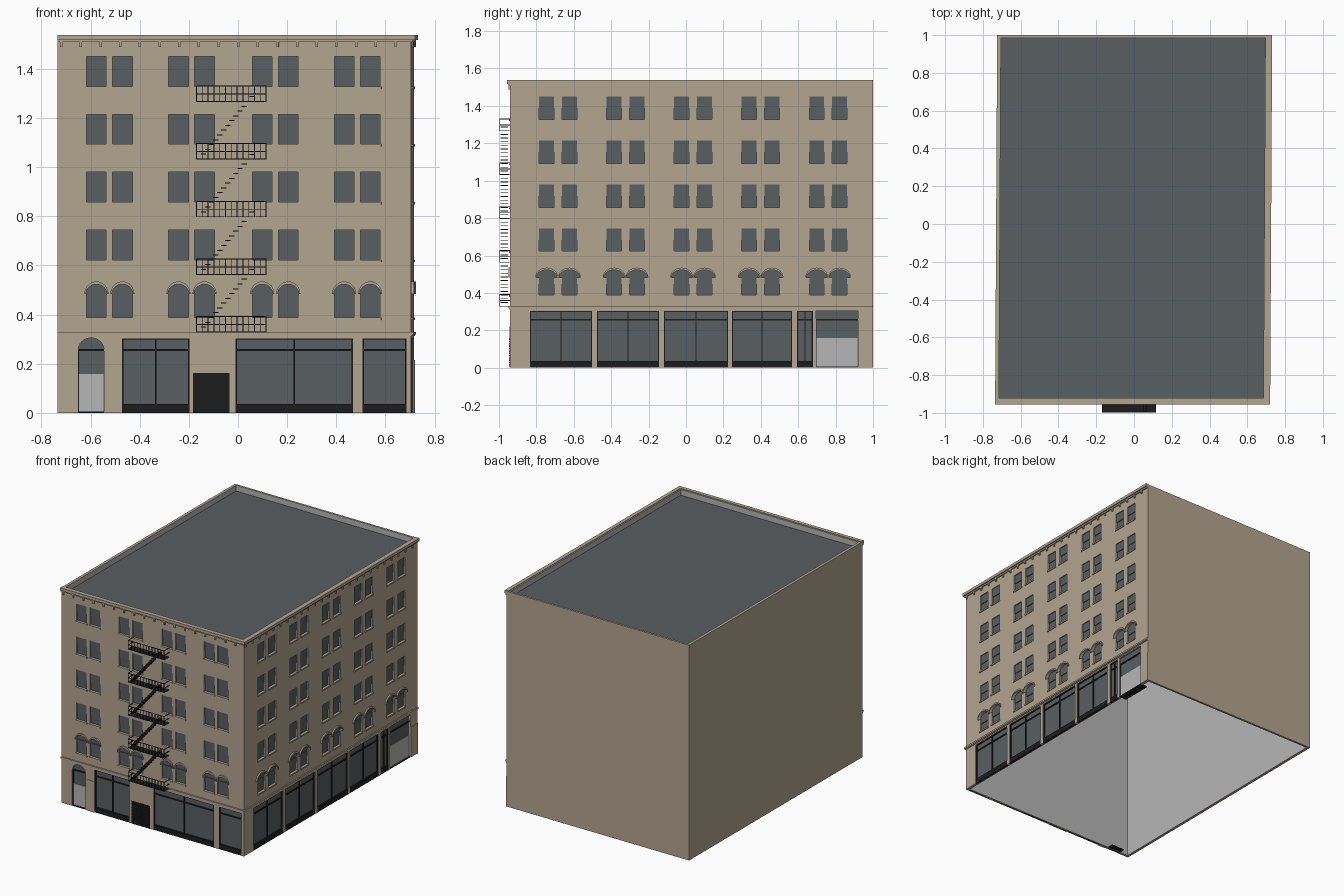
import bpy, bmesh, math
from mathutils import Matrix

cube = bpy.data.objects.get("Cube")
if cube:
    bpy.data.objects.remove(cube)


def material(name, rgb):
    m = bpy.data.materials.new(name)
    m.use_nodes = True
    m.diffuse_color = (*rgb, 1)
    m.node_tree.nodes["Principled BSDF"].inputs["Base Color"].default_value = (*rgb, 1)
    return m


STONE = material("tan stone", (0.45, 0.38, 0.28))
SLATE = material("slate glass", (0.098, 0.112, 0.122))
PALE = material("pale grey", (0.47, 0.47, 0.47))
IRON = material("black iron", (0.012, 0.012, 0.012))

LEFT, RIGHT, FRONT, BACK = -0.73, 0.71, -0.94, 1.0
TOP, WALL, RECESS = 1.535, 0.02, 0.012
SHEAR = 0.0055  # the plan leans slightly


def place(side, u, d, z):
    """u runs along the facade, d outwards from it."""
    return (u, FRONT - d, z) if side == "front" else (RIGHT + d, u, z)


def rect(u0, u1, z0, z1):
    return [(u0, z0), (u1, z0), (u1, z1), (u0, z1)]


def arc(cu, z, rx, rz, n=12):
    return [(cu + rx * math.cos(math.pi * i / n), z + rz * math.sin(math.pi * i / n))
            for i in range(n + 1)]


class Part:
    """Collects prisms into one object."""

    def __init__(self, name, *mats):
        self.name, self.mats, self.bm = name, mats, bmesh.new()

    def prism(self, side, profile, d0, d1, back_mat=0):
        a = [self.bm.verts.new(place(side, u, d0, z)) for u, z in profile]
        b = [self.bm.verts.new(place(side, u, d1, z)) for u, z in profile]
        self.bm.faces.new(a).material_index = back_mat
        self.bm.faces.new(b[::-1])
        for i in range(len(a)):
            j = (i + 1) % len(a)
            self.bm.faces.new((a[i], b[i], b[j], a[j]))

    def bar(self, side, u0, u1, z0, z1, d0, d1):
        self.prism(side, rect(u0, u1, z0, z1), d0, d1)

    def done(self):
        bmesh.ops.recalc_face_normals(self.bm, faces=self.bm.faces)
        for v in self.bm.verts:
            v.co.x += SHEAR * v.co.y
        mesh = bpy.data.meshes.new(self.name)
        self.bm.to_mesh(mesh)
        self.bm.free()
        for m in self.mats:
            mesh.materials.append(m)
        ob = bpy.data.objects.new(self.name, mesh)
        bpy.context.collection.objects.link(ob)
        return ob


walls = Part("walls", STONE)
walls.bar("front", LEFT, RIGHT, 0, TOP, FRONT - BACK, 0)
hollow = Part("hollow_cutter", PALE)
hollow.bar("front", LEFT + WALL, RIGHT - WALL, -0.1, TOP + 0.1, FRONT - BACK + 0.015, -WALL)
openings = Part("opening_cutter", STONE, SLATE)
sashes = Part("upper_sashes", SLATE)
sills = Part("window_sills", STONE)
hoods = Part("window_hoods", STONE)
shop = Part("shopfront_frames", IRON)
trim = Part("cornice_and_bands", STONE)
doors = Part("door_panels", PALE)

# Windows: paired on five floors, arched on the lowest
FLOOR, STEP, HEIGHT, HALF = 0.388, 0.235, 0.122, 0.04
bays = {"front": ([-0.518, -0.184, 0.157, 0.49], 0.053, 0.043),
        "side": ([-0.684 + 0.361 * i for i in range(5)], 0.061, 0.055)}
for side, (centres, offset, arch_r) in bays.items():
    for c in (b + s * offset for b in centres for s in (-1, 1)):
        for k in range(5):
            z = FLOOR + STEP * k
            if k:
                shape = rect(c - HALF, c + HALF, z, z + HEIGHT)
                sashes.bar(side, c - HALF, c + HALF, z + 0.06, z + HEIGHT, -RECESS - 0.002, -0.007)
            else:
                spring = z + 0.095
                shape = ([(c - HALF, z), (c + HALF, z), (c + HALF, spring)]
                         + arc(c, spring, arch_r, 0.04) + [(c - HALF, spring)])
                sashes.bar(side, c - HALF, c + HALF, z + 0.06, spring, -RECESS - 0.002, -0.007)
                ring = arc(c, spring, arch_r + 0.006, 0.052) + arc(c, spring, arch_r, 0.04)[::-1]
                hoods.prism(side, ring, -0.004, 0.010)
            openings.prism(side, shape, -RECESS, 0.05, 1)
            sills.bar(side, c - HALF - 0.005, c + HALF + 0.005, z - 0.01, z, -0.004, 0.006)

# Shopfronts: glass bays with a plinth, transom and central mullion
SHOP_TOP, TRANSOM, PLINTH = 0.303, 0.256, 0.036
shops = {"front": [(-0.467, -0.192), (-0.005, 0.473), (0.512, 0.69)],
         "side": [(-0.834, -0.502), (-0.476, -0.144), (-0.118, 0.225),
                  (0.246, 0.567), (0.594, 0.678)]}
for side, spans in shops.items():
    for u0, u1 in spans:
        mid = (u0 + u1) / 2
        openings.prism(side, rect(u0, u1, -0.05, SHOP_TOP), -RECESS, 0.05, 1)
        shop.bar(side, u0, u1, 0, PLINTH, -RECESS - 0.002, -0.001)
        shop.bar(side, u0, u1, TRANSOM - 0.004, TRANSOM + 0.004, -RECESS - 0.002, -0.005)
        shop.bar(side, u0, u1, SHOP_TOP - 0.005, SHOP_TOP, -RECESS - 0.002, -0.004)
        for u in [u0 + 0.003, u1 - 0.003] + ([mid] if u0 != 0.512 else []):
            shop.bar(side, u - 0.003, u + 0.003, PLINTH, SHOP_TOP, -RECESS - 0.002, -0.004)

# Entrances: arched on the front, square on the side
for side, u0, u1, arched in (("front", -0.645, -0.54, True), ("side", 0.695, 0.92, False)):
    head = arc((u0 + u1) / 2, TRANSOM, (u1 - u0) / 2, 0.049) if arched else [(u1, SHOP_TOP), (u0, SHOP_TOP)]
    openings.prism(side, [(u0, -0.05), (u1, -0.05)] + head, -RECESS, 0.05, 1)
    doors.bar(side, u0 + 0.004, u1 - 0.002, 0.006, 0.158, -RECESS - 0.002, -0.009)
    shop.bar(side, u0, u1, 0, 0.006, -0.06, -0.001)
    shop.bar(side, u0, u1, TRANSOM - 0.004, TRANSOM + 0.004, -RECESS - 0.002, -0.005)
    shop.bar(side, u0, u0 + 0.004, 0, TRANSOM, -RECESS - 0.002, -0.005)

# Louvred service grille
shop.bar("front", -0.177, -0.03, 0, 0.162, -0.01, 0.002)
for i in range(12):
    z = 0.012 + 0.0125 * i
    shop.bar("front", -0.172, -0.035, z, z + 0.006, 0, 0.006)

# Corner piers, belt course and cornice
trim.bar("front", -0.525, -0.468, 0, 0.22, -0.005, 0.004)
trim.bar("side", 0.925, BACK, 0, 0.215, -0.005, 0.004)
for z0, z1, d in ((0.312, 0.318, 0.005), (0.318, 0.33, 0.009),
                  (1.508, 1.518, 0.008), (1.518, 1.538, 0.016)):
    trim.bar("front", LEFT, RIGHT + d, z0, z1, -0.01, d)
    trim.bar("side", FRONT - d, BACK, z0, z1, -0.01, d)
for side, start, end in (("front", LEFT, RIGHT), ("side", FRONT, BACK)):
    n = round((end - start) / 0.078)
    for i in range(n):
        u = start + (i + 0.2) * (end - start) / n
        trim.bar(side, u - 0.005, u + 0.005, 1.488, 1.51, -0.004, 0.008)

# Fire escape: railed platforms joined by open stairs
escape = Part("fire_escape", IRON)
X0, X1, NEAR, FAR, RAIL, T = -0.165, 0.122, 0.004, 0.058, 0.065, 0.004
for k in range(5):
    z = 0.327 + 0.2345 * k
    escape.bar("front", X0, X1, z, z + T, NEAR, FAR)
    for h in (RAIL / 2, RAIL):
        escape.bar("front", X0, X1, z + h - T / 2, z + h + T / 2, FAR - T, FAR)
        for u in (X0, X1 - T):
            escape.bar("front", u, u + T, z + h - T / 2, z + h + T / 2, 0, FAR)
    for i in range(13):
        u = X0 + (X1 - X0 - T) * i / 12
        escape.bar("front", u, u + T * 0.8, z, z + RAIL, FAR - T, FAR)
    if k < 4:
        for i in range(13):
            u, h = -0.135 + 0.0165 * i, z + 0.02 + 0.0195 * i
            escape.bar("front", u - 0.011, u + 0.011, h, h + T, 0.012, 0.052)

# Roof deck behind the parapet
roof = Part("roof_deck", SLATE)
roof.bar("front", LEFT + 0.01, RIGHT - 0.01, 1.48, 1.495, FRONT - BACK + 0.008, -0.01)

for part in (sashes, sills, hoods, shop, trim, doors, escape, roof):
    part.done()

# Cut the interior and the openings into the walls
shell = walls.done()
cutters = [hollow.done(), openings.done()]
for c in cutters:
    c.hide_render = True
    mod = shell.modifiers.new(c.name, "BOOLEAN")
    mod.operation, mod.solver, mod.material_mode = "DIFFERENCE", "EXACT", "TRANSFER"
    mod.object = c
bpy.context.view_layer.update()
depsgraph = bpy.context.evaluated_depsgraph_get()
shell_mesh = bpy.data.meshes.new_from_object(shell.evaluated_get(depsgraph))
shell.modifiers.clear()
shell.data = shell_mesh
for c in cutters:
    bpy.data.objects.remove(c)
